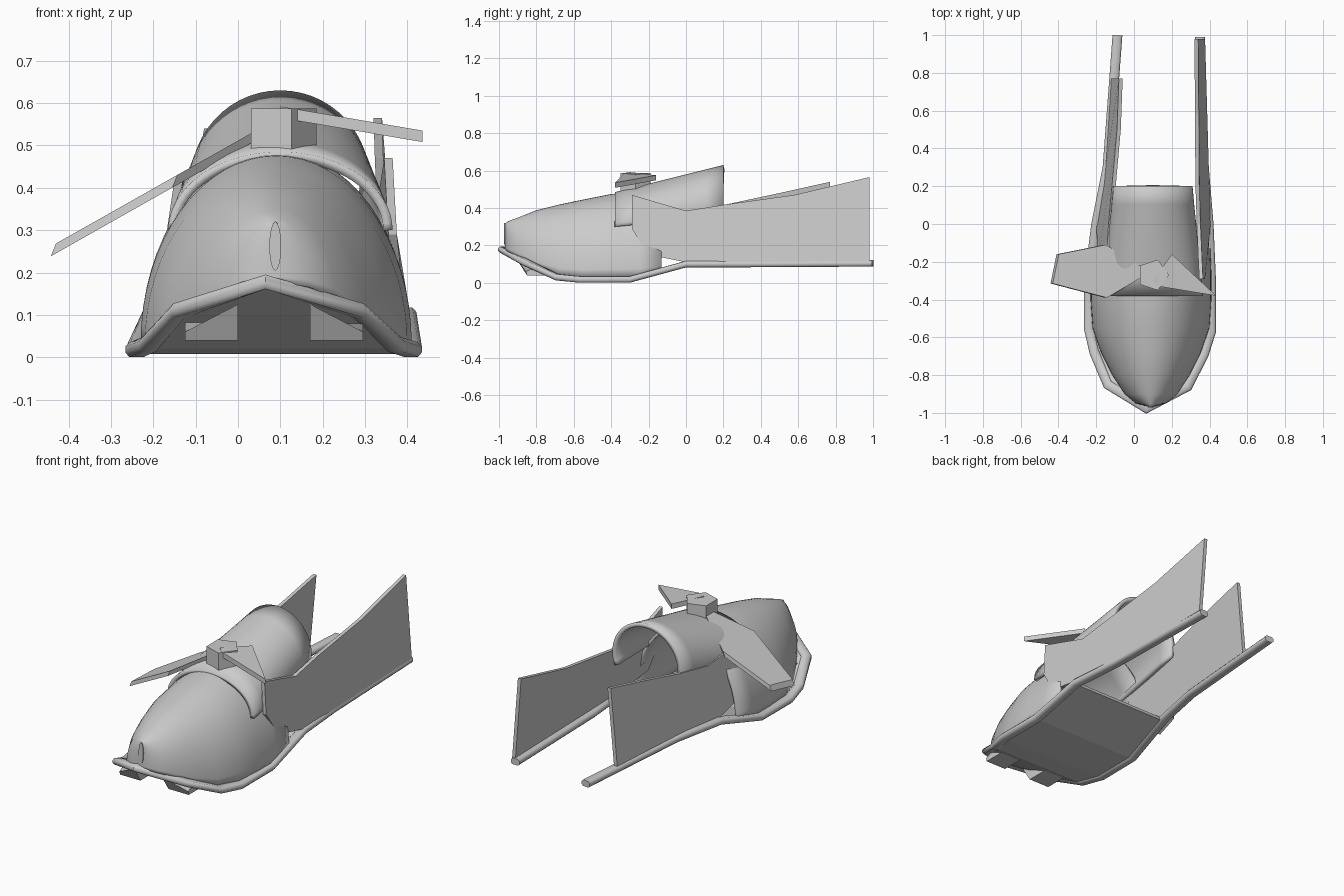
import bpy, bmesh, math
from mathutils import Vector

if "Cube" in bpy.data.objects:
    bpy.data.objects.remove(bpy.data.objects["Cube"])

grey = bpy.data.materials.new("light grey")
grey.diffuse_color = (0.6, 0.6, 0.6, 1)
grey.use_nodes = True
grey.node_tree.nodes["Principled BSDF"].inputs["Base Color"].default_value = grey.diffuse_color


def finish(name, bm, smooth=None, thick=0, offset=-1):
    bmesh.ops.recalc_face_normals(bm, faces=bm.faces)
    me = bpy.data.meshes.new(name)
    bm.to_mesh(me)
    bm.free()
    ob = bpy.data.objects.new(name, me)
    bpy.context.collection.objects.link(ob)
    me.materials.append(grey)
    if thick:
        m = ob.modifiers.new("thickness", 'SOLIDIFY')
        m.thickness = thick
        m.offset = offset
    if smooth:
        bpy.ops.object.select_all(action='DESELECT')
        ob.select_set(True)
        bpy.context.view_layer.objects.active = ob
        bpy.ops.object.shade_smooth_by_angle(angle=math.radians(smooth))
    return ob


def loft(rings, closed=False, caps=()):
    bm = bmesh.new()
    vs = [[bm.verts.new(p) for p in r] for r in rings]
    n = len(rings[0])
    for a, b in zip(vs, vs[1:]):
        for i in range(n if closed else n - 1):
            j = (i + 1) % n
            bm.faces.new((a[i], a[j], b[j], b[i]))
    for c in caps:
        bm.faces.new(vs[c])
    return bm


def arch(y, cx, cz, hw, h, extra=0, n=32):
    a0, a1 = -math.radians(extra), math.pi + math.radians(extra)
    out = []
    for i in range(n + 1):
        a = a0 + (a1 - a0) * i / n
        out.append((cx + hw * math.cos(a), y, cz + h * math.sin(a)))
    return out


def slab(name, pts, shift):
    """Solid made by moving a flat outline along shift."""
    s = Vector(shift)
    bm = loft([pts, [Vector(p) + s for p in pts]], True, (0, 1))
    return finish(name, bm)


# front shell: y, half width, base z, top z
stations = [(-.967, .02, .175, .318), (-.95, .08, .165, .33), (-.9, .14, .14, .348),
            (-.8, .205, .085, .388), (-.68, .265, .04, .418), (-.55, .31, .03, .445),
            (-.4, .32, .03, .475), (-.25, .32, .03, .485), (-.13, .315, .05, .485)]
finish("front_shell", loft([arch(y, .09, b, w, t - b) for y, w, b, t in stations],
                           caps=(0,)), 40, .015)

# nose plate
finish("nose_slot", loft([[(.088 + .014 * math.cos(a), y, .262 + .058 * math.sin(a))
                           for a in [k * math.pi / 8 for k in range(16)]]
                          for y in (-.972, -.94)], True, (0, 1)), 40)

# rear cowl tube, flaring towards its front
rings = []
for i in range(7):
    t = i / 6
    rings.append(arch(-.38 + .58 * t, .1, .30 + .12 * t, .265 - .055 * t,
                      .185 + .025 * t, 20 * t))
finish("cowl_tube", loft(rings), 40, .022)

# bumper rail running round the hull
left = [(-.0875, 1.0, .104), (-.14, .3, .1), (-.2, 0, .1), (-.238, -.3, .018),
        (-.24, -.55, .018), (-.21, -.68, .03), (-.14, -.85, .11)]
nose = [(.065, -.978, .178)]
right = [(.285, -.86, .11), (.37, -.69, .03), (.408, -.57, .018), (.408, -.3, .018),
         (.395, 0, .1), (.37, .3, .1), (.35, .99, .104)]
path = [Vector(p) for p in left + nose + right]
section = [(-.026, -.007), (-.017, -.017), (.017, -.017), (.026, -.007),
           (.026, .007), (.017, .017), (-.017, .017), (-.026, .007)]
rings = []
for i, p in enumerate(path):
    d = path[min(i + 1, len(path) - 1)] - path[max(i - 1, 0)]
    side = Vector((d.y, -d.x, 0)).normalized()
    rings.append([p + side * u + Vector((0, 0, v)) for u, v in section])
finish("bumper_rail", loft(rings, True, (0, -1)), 50)

# floor between the rails
rows = [(Vector(a), Vector(b)) for a, b in zip(left[2:], reversed(right[:5]))]
rows.append((Vector((.045, -.97, .176)), Vector((.085, -.97, .176))))
finish("floor", loft([[a, b] for a, b in rows]), None, .02, 0)

# intake wedges under the nose
for name, s in (("left_wedge", -1), ("right_wedge", 1)):
    cx = .085
    rings = [[(cx + s * x, y0, z0), (cx + s * x, -.85, .04), (cx + s * x, -.72, .04),
              (cx + s * x, -.78, .1)]
             for x, y0, z0 in ((.085, -.905, .125), (.21, -.855, .06))]
    finish(name, loft(rings, True, (0, 1)))


# side fins: outlines lean inwards towards the top
def fin(name, pts, inward):
    slab(name, pts, (inward, 0, 0))


fin("right_fin", [(.365, -.29, .47), (.352, 0, .385), (.345, .22, .42), (.343, .58, .47),
                  (.34, .98, .565), (.375, .98, .115), (.385, .3, .11), (.405, 0, .11),
                  (.39, -.2, .15), (.375, -.29, .29)], -.02)
fin("left_fin", [(-.15, -.25, .42), (-.135, 0, .385), (-.115, .22, .42), (-.09, .5, .48),
                 (-.08, .77, .54), (-.12, .77, .115), (-.15, .3, .11), (-.2, 0, .11),
                 (-.19, -.2, .15)], .02)

# rotor hub on top
pent = [(.1 + .085 * math.cos(k * math.tau / 5), -.27 + .085 * math.sin(k * math.tau / 5), .46)
        for k in range(5)]
slab("rotor_hub", pent, (0, 0, .127))

# two rotor blades, each on its own sloping plane
blade_l = [(.05, -.24), (-.16, -.11), (-.41, -.16), (-.442, -.315), (-.155, -.39), (.05, -.27)]
slab("left_blade", [(x, y, .488 + .565 * x) for x, y in blade_l], (.012, 0, .03))
blade_r = [(.1, -.3), (.2, -.16), (.435, -.38), (.13, -.33)]
slab("right_blade", [(x, y, .582 - .17 * x) for x, y in blade_r], (0, 0, .027))
